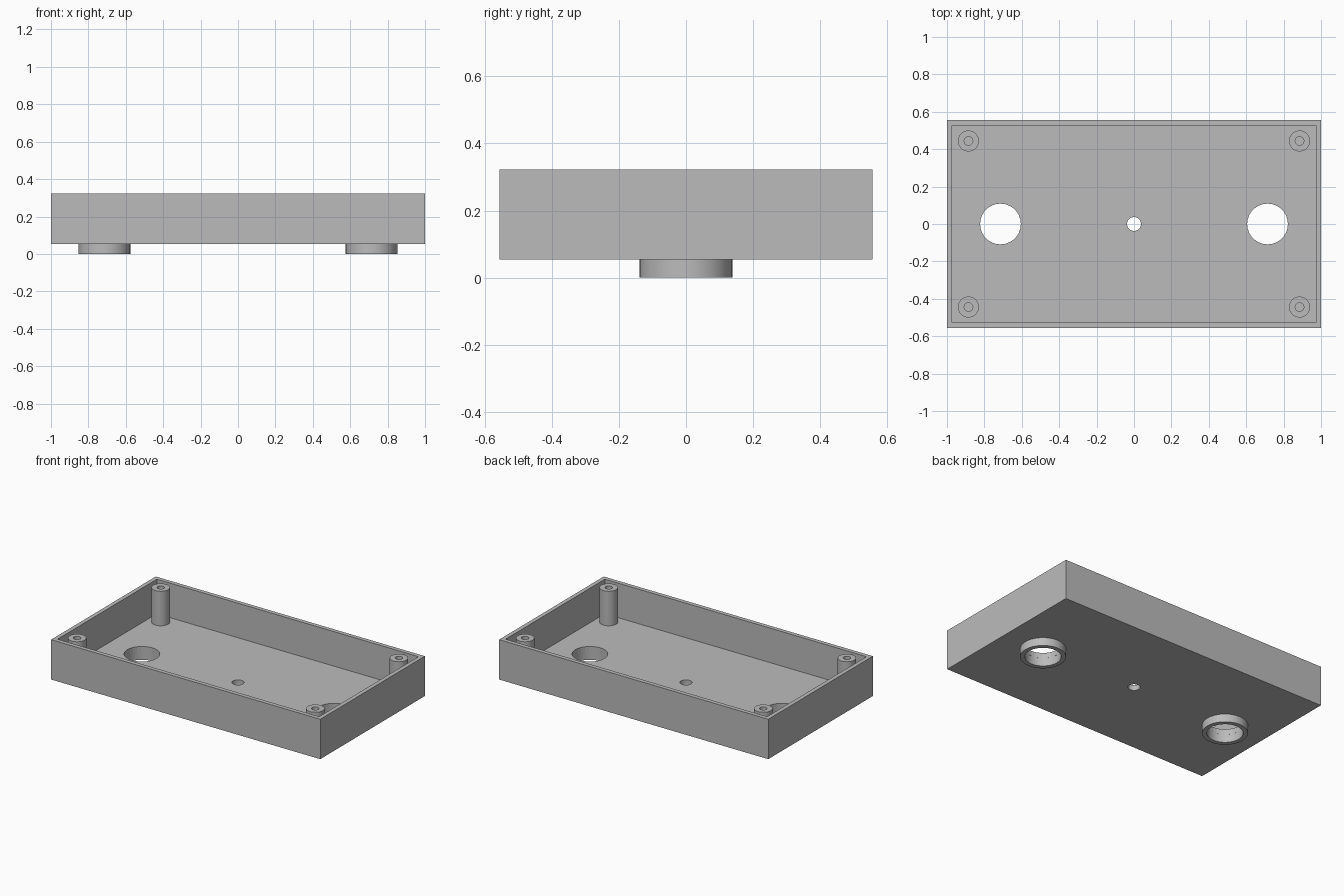
import bpy
import bmesh
from mathutils import Matrix

default = bpy.data.objects.get("Cube")
if default:
    bpy.data.objects.remove(default, do_unlink=True)

HALF_X, HALF_Y = 1.0, 0.555
BASE, TOP = 0.054, 0.322
WALL, FLOOR = 0.028, 0.036
PORT_X, PORT_OUTER, PORT_INNER = 0.714, 0.138, 0.109
POST_X, POST_Y, POST_OUTER, POST_INNER = 0.885, 0.444, 0.056, 0.023
CENTRE_HOLE = 0.037

grey = bpy.data.materials.new("plain grey")
grey.use_nodes = True
colour = (0.5, 0.5, 0.5, 1)
grey.diffuse_color = colour
grey.node_tree.nodes["Principled BSDF"].inputs["Base Color"].default_value = colour


def make_object(name, bm):
    mesh = bpy.data.meshes.new(name)
    bmesh.ops.recalc_face_normals(bm, faces=bm.faces)
    bm.to_mesh(mesh)
    bm.free()
    mesh.materials.append(grey)
    obj = bpy.data.objects.new(name, mesh)
    bpy.context.collection.objects.link(obj)
    return obj


def box(name, hx, hy, z0, z1):
    bm = bmesh.new()
    place = Matrix.Translation((0, 0, (z0 + z1) / 2)) @ Matrix.Diagonal((2 * hx, 2 * hy, z1 - z0, 1))
    bmesh.ops.create_cube(bm, size=1, matrix=place)
    return make_object(name, bm)


def rod(name, x, radius, z0, z1, sides):
    bm = bmesh.new()
    bmesh.ops.create_cone(bm, cap_ends=True, segments=sides, radius1=radius, radius2=radius,
                          depth=z1 - z0, matrix=Matrix.Translation((x, 0, (z0 + z1) / 2)))
    return make_object(name, bm)


def sleeve(name, x, y, outer, inner, z0, z1, sides=64):
    """Hollow round tube with flat ring ends."""
    bm = bmesh.new()
    rings = []
    for radius, z in ((outer, z0), (outer, z1), (inner, z1), (inner, z0)):
        made = bmesh.ops.create_circle(bm, segments=sides, radius=radius,
                                       matrix=Matrix.Translation((x, y, z)))
        rings.append(made["verts"])
    for a, b in zip(rings, rings[1:] + rings[:1]):
        for i in range(sides):
            j = (i + 1) % sides
            bm.faces.new((a[i], a[j], b[j], b[i]))
    obj = make_object(name, bm)
    bpy.ops.object.select_all(action='DESELECT')
    obj.select_set(True)
    bpy.context.view_layer.objects.active = obj
    bpy.ops.object.shade_smooth_by_angle()
    return obj


def cut(target, cutter):
    mod = target.modifiers.new("cut", 'BOOLEAN')
    mod.operation = 'DIFFERENCE'
    mod.solver = 'EXACT'
    mod.object = cutter
    bpy.context.view_layer.objects.active = target
    bpy.ops.object.modifier_apply(modifier=mod.name)
    bpy.data.objects.remove(cutter, do_unlink=True)


# Open tray with a thin floor and walls
tray = box("tray", HALF_X, HALF_Y, BASE, TOP)
cut(tray, box("cavity_cutter", HALF_X - WALL, HALF_Y - WALL, BASE + FLOOR, TOP + 0.1))

# Floor openings: two large ports and one small centre hole
for x, radius in ((-PORT_X, PORT_INNER), (PORT_X, PORT_INNER), (0, CENTRE_HOLE)):
    cut(tray, rod("hole_cutter", x, radius, BASE - 0.1, BASE + FLOOR + 0.1, 28))

# Round collars under the ports, and screw posts in the corners
for side, sx in (("left", 1), ("right", -1)):
    sleeve(side + "_port_collar", sx * PORT_X, 0, PORT_OUTER, PORT_INNER, 0, BASE)
    for end, sy in (("front", -1), ("back", 1)):
        sleeve(end + "_" + side + "_screw_post", sx * POST_X, sy * POST_Y,
               POST_OUTER, POST_INNER, BASE + FLOOR, TOP, 48)
